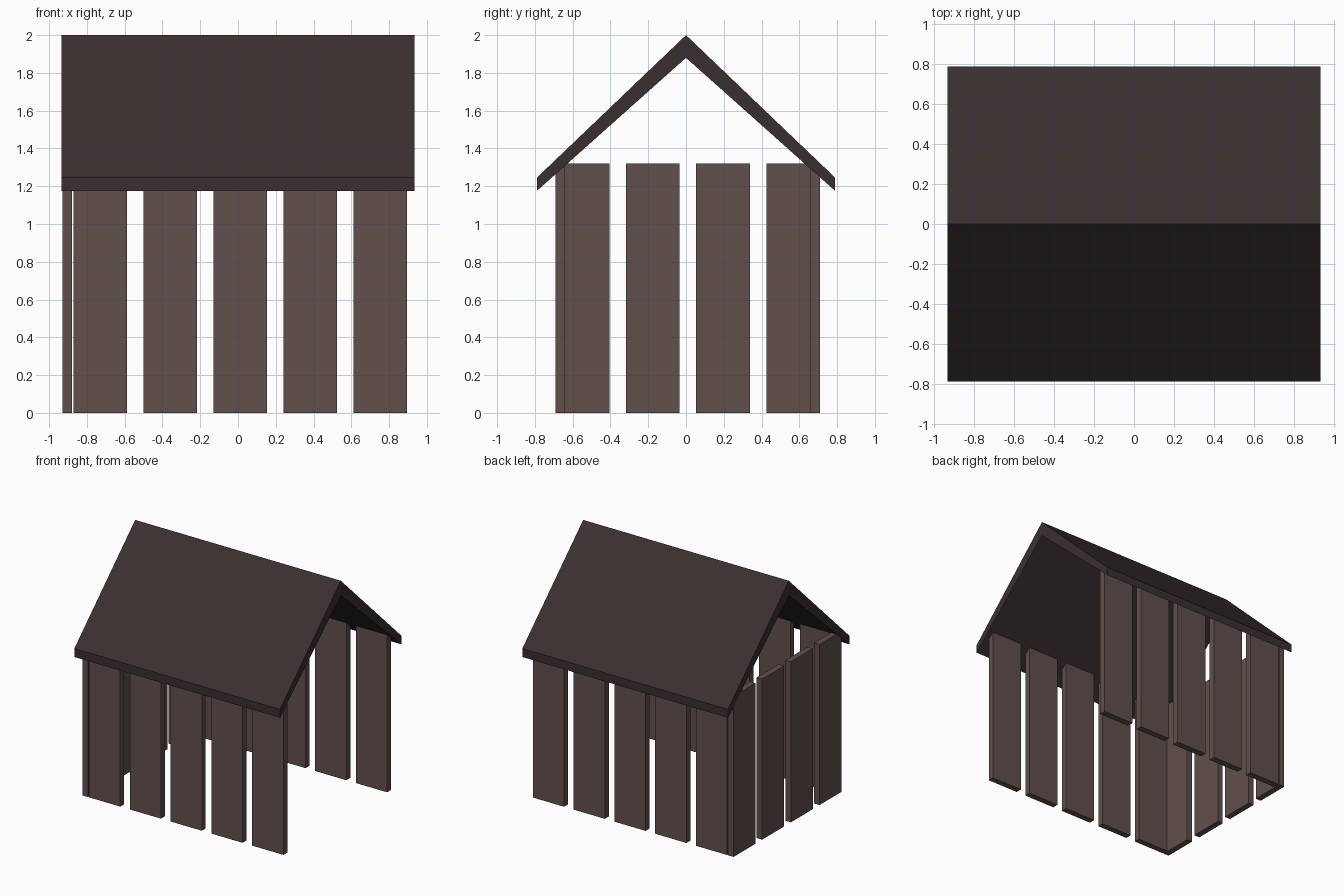
import bpy, bmesh

if "Cube" in bpy.data.objects:
    bpy.data.objects.remove(bpy.data.objects["Cube"])


def material(name, rgb):
    m = bpy.data.materials.new(name)
    m.diffuse_color = (*rgb, 1)
    m.use_nodes = True
    m.node_tree.nodes["Principled BSDF"].inputs["Base Color"].default_value = m.diffuse_color
    return m


def mesh_object(name, bm, mat):
    bmesh.ops.recalc_face_normals(bm, faces=bm.faces)
    me = bpy.data.meshes.new(name)
    bm.to_mesh(me)
    bm.free()
    me.materials.append(mat)
    ob = bpy.data.objects.new(name, me)
    bpy.context.collection.objects.link(ob)
    return ob


def plank(name, x0, x1, y0, y1):
    bm = bmesh.new()
    bmesh.ops.create_cube(bm, size=1)
    for v in bm.verts:
        v.co = (x1 if v.co.x > 0 else x0,
                y1 if v.co.y > 0 else y0,
                HEIGHT if v.co.z > 0 else 0)
    return mesh_object(name, bm, wood)


HEIGHT, WIDTH, PITCH = 1.32, 0.284, 0.371
wood = material("wood", (0.12, 0.08, 0.072))
dark_wood = material("dark_wood", (0.042, 0.029, 0.028))

# front and back walls of five planks
for i in range(5):
    x = -0.872 + i * PITCH
    plank(f"front_plank_{i + 1}", x, x + WIDTH, -0.69, -0.64)
    plank(f"back_plank_{i + 1}", x, x + WIDTH, 0.657, 0.71)

# left wall of four planks; the right side stays open
for i in range(4):
    y = -0.69 + i * 0.372
    plank(f"left_plank_{i + 1}", -0.93, -0.88, y, y + WIDTH)

# gable roof: chevron profile extruded along x
profile = [(-0.79, 1.175), (-0.79, 1.245), (0, 2.0),
           (0.79, 1.245), (0.79, 1.175), (0, 1.88)]
bm = bmesh.new()
ends = [[bm.verts.new((x, y, z)) for y, z in profile] for x in (-0.935, 0.935)]
a, b = ends
for i in range(6):
    j = (i + 1) % 6
    bm.faces.new((a[i], a[j], b[j], b[i]))
for e in ends:
    # each end is two quads meeting at the ridge
    bm.faces.new((e[0], e[1], e[2], e[5]))
    bm.faces.new((e[5], e[2], e[3], e[4]))
mesh_object("roof", bm, dark_wood)
